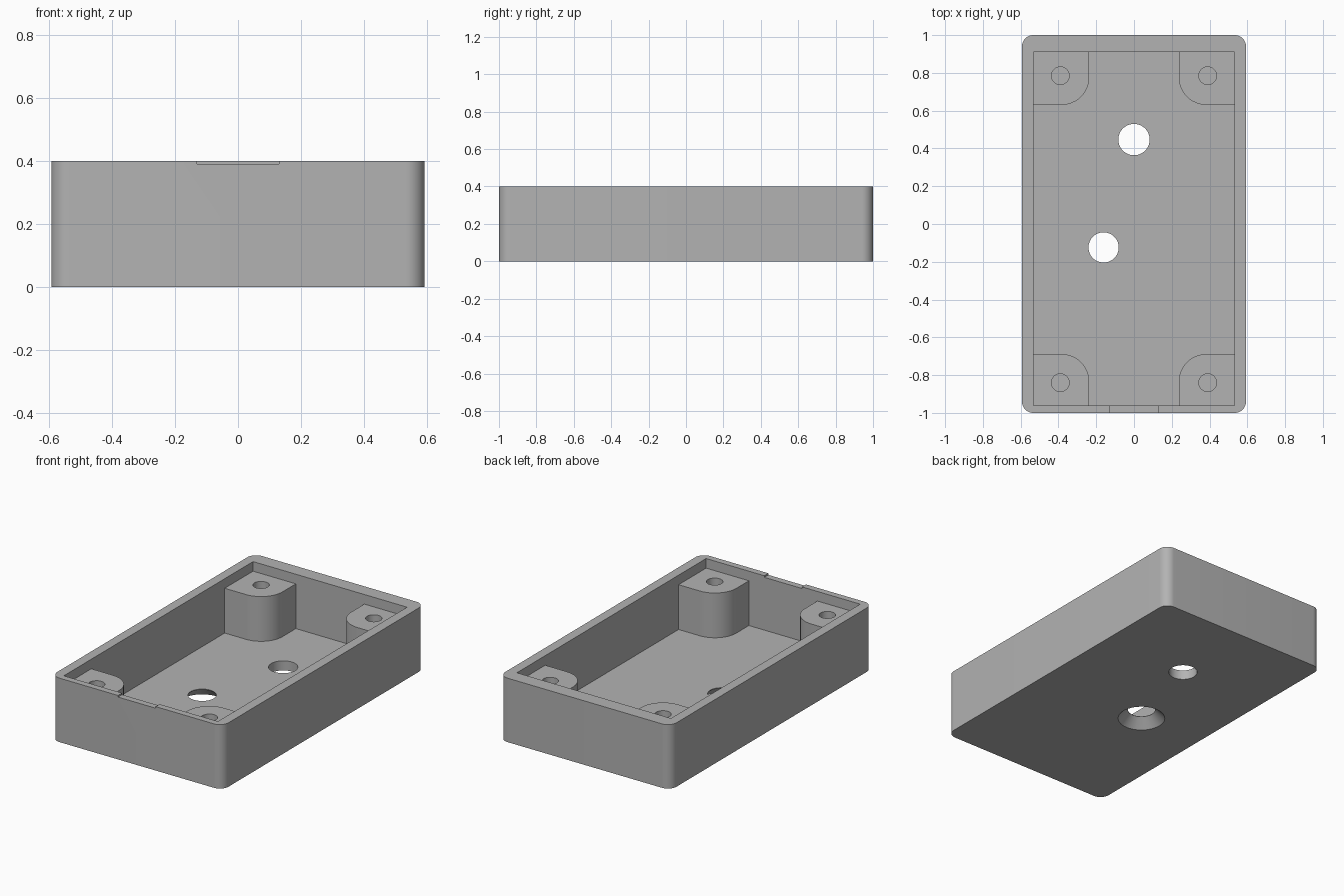
import bpy, bmesh
from math import cos, sin, pi

if "Cube" in bpy.data.objects:
    bpy.data.objects.remove(bpy.data.objects["Cube"])

grey = bpy.data.materials.new("plain grey")
grey.use_nodes = True
grey.diffuse_color = (0.45, 0.45, 0.45, 1)
grey.node_tree.nodes["Principled BSDF"].inputs["Base Color"].default_value = grey.diffuse_color


def rounded(x0, x1, y0, y1, radii):
    """Rectangle outline; radii start at the +x +y corner, counter-clockwise."""
    points = []
    corners = [(x1, y1, -1, -1), (x0, y1, 1, -1), (x0, y0, 1, 1), (x1, y0, -1, 1)]
    for k, ((x, y, sx, sy), r) in enumerate(zip(corners, radii)):
        steps = 12 if r else 0
        for i in range(steps + 1):
            a = (k + i / max(steps, 1)) * pi / 2
            points.append((x + sx * r + r * cos(a), y + sy * r + r * sin(a)))
    return points


def circle(x, y, r, n=48):
    return [(x + r * cos(2 * pi * i / n), y + r * sin(2 * pi * i / n)) for i in range(n)]


def loft(name, lower, upper, z0, z1):
    """Closed solid between two outlines with equal point counts."""
    bm = bmesh.new()
    a = [bm.verts.new((x, y, z0)) for x, y in lower]
    b = [bm.verts.new((x, y, z1)) for x, y in upper]
    bm.faces.new(a[::-1])
    bm.faces.new(b)
    for i in range(len(a)):
        j = (i + 1) % len(a)
        bm.faces.new((a[i], a[j], b[j], b[i]))
    mesh = bpy.data.meshes.new(name)
    bm.to_mesh(mesh)
    bm.free()
    mesh.materials.append(grey)
    obj = bpy.data.objects.new(name, mesh)
    bpy.context.collection.objects.link(obj)
    return obj


def prism(name, outline, z0, z1):
    return loft(name, outline, outline, z0, z1)


def combine(target, tool, operation):
    bpy.context.view_layer.objects.active = target
    mod = target.modifiers.new(tool.name, "BOOLEAN")
    mod.operation, mod.solver, mod.object = operation, "EXACT", tool
    bpy.ops.object.modifier_apply(modifier=mod.name)
    bpy.data.objects.remove(tool)


HEIGHT, FLOOR, BOSS_TOP = 0.4, 0.06, 0.34
INNER_X, FRONT, BACK = 0.533, -0.96, 0.91

# Outer block, hollowed into a tray
tray = prism("enclosure_tray", rounded(-0.593, 0.593, -1, 1, [0.06] * 4), 0, HEIGHT)
cavity = rounded(-INNER_X, INNER_X, FRONT, BACK, [0] * 4)
combine(tray, prism("cavity", cavity, FLOOR, 0.5), "DIFFERENCE")

# Corner screw bosses, sunk slightly into the walls and floor
SINK = 0.02
for side in (-1, 1):
    for end in (-1, 1):
        xs = sorted((side * 0.237, side * (INNER_X + SINK)))
        ys = (0.63, BACK + SINK) if end > 0 else (FRONT - SINK, -0.688)
        radii = [0.148 if (sx, sy) == (-side, -end) else 0
                 for sx, sy in ((1, 1), (-1, 1), (-1, -1), (1, -1))]
        boss = prism("screw_boss", rounded(*xs, *ys, radii), FLOOR - SINK, BOSS_TOP)
        combine(tray, boss, "UNION")
        hole = circle(side * 0.39, 0.785 if end > 0 else -0.84, 0.047, 32)
        combine(tray, prism("screw_hole", hole, FLOOR, 0.5), "DIFFERENCE")

# Straight floor hole
combine(tray, prism("floor_hole", circle(0, 0.447, 0.083), -0.1, 0.2), "DIFFERENCE")

# Floor hole widening towards the underside
HX, HY = -0.161, -0.124
combine(tray, prism("bore", circle(HX, HY, 0.08), -0.1, 0.2), "DIFFERENCE")
cone = loft("countersink", circle(HX, HY, 0.147), circle(HX, HY, 0.079), -0.01, 0.059)
combine(tray, cone, "DIFFERENCE")

# Shallow notch in the front rim
notch = rounded(-0.13, 0.13, -1.1, FRONT + 0.05, [0] * 4)
combine(tray, prism("rim_notch", notch, HEIGHT - 0.01, 0.5), "DIFFERENCE")

bpy.ops.object.select_all(action="DESELECT")
tray.select_set(True)
bpy.context.view_layer.objects.active = tray
bpy.ops.object.shade_smooth_by_angle(angle=pi / 6)
